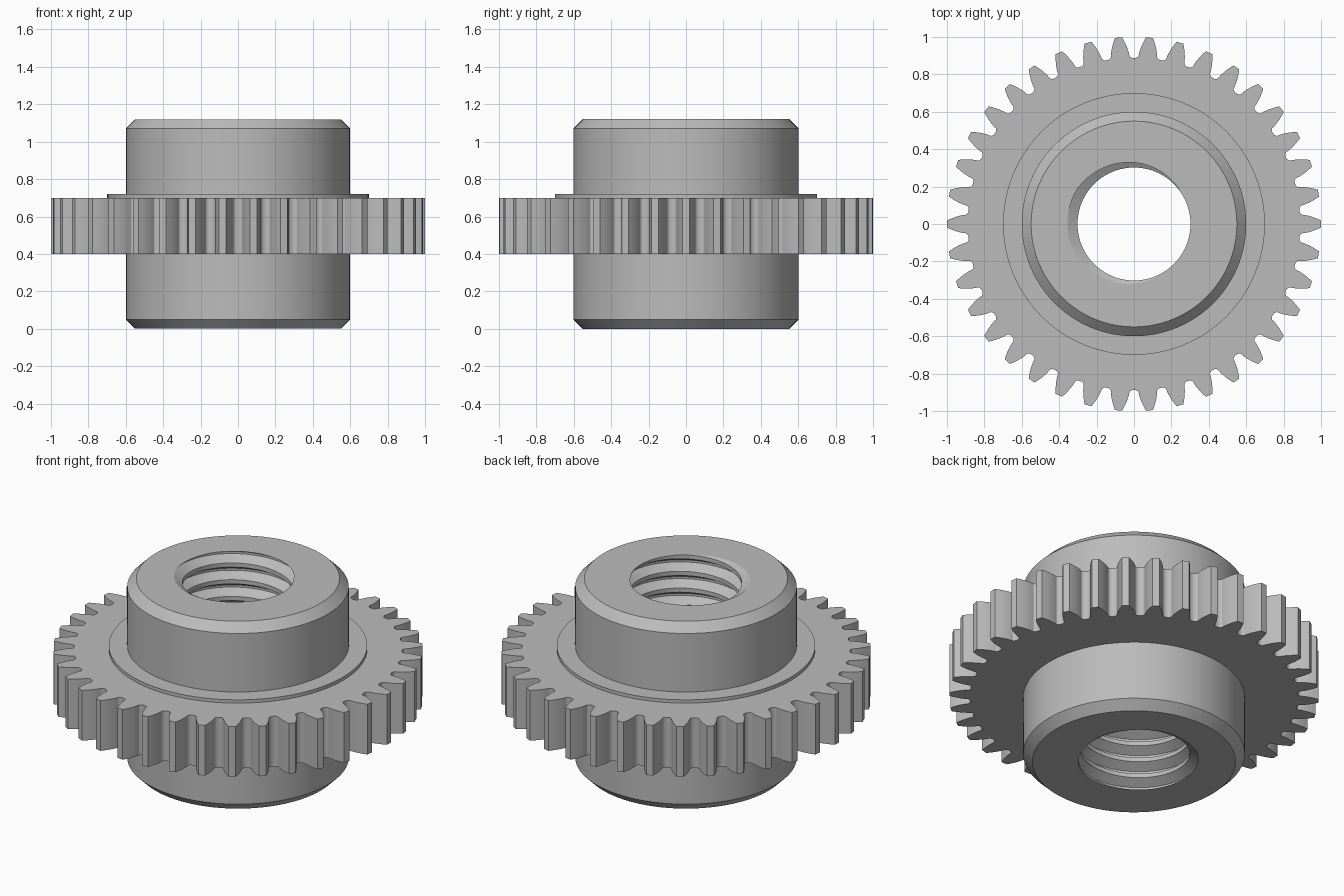
import bpy, bmesh
from math import sin, cos, tan, acos, pi, tau, radians

if "Cube" in bpy.data.objects:
    bpy.data.objects.remove(bpy.data.objects["Cube"], do_unlink=True)

HEIGHT = 1.12
SEGMENTS = 96

steel = bpy.data.materials.new("grey_steel")
steel.use_nodes = True
GREY = (0.5, 0.5, 0.5, 1)
steel.diffuse_color = GREY
steel.node_tree.nodes["Principled BSDF"].inputs["Base Color"].default_value = GREY


def finish(bm, name, angle=20):
    bmesh.ops.recalc_face_normals(bm, faces=bm.faces)
    mesh = bpy.data.meshes.new(name)
    bm.to_mesh(mesh)
    bm.free()
    mesh.materials.append(steel)
    obj = bpy.data.objects.new(name, mesh)
    bpy.context.collection.objects.link(obj)
    bpy.ops.object.select_all(action="DESELECT")
    obj.select_set(True)
    bpy.context.view_layer.objects.active = obj
    bpy.ops.object.shade_smooth_by_angle(angle=radians(angle))
    return obj


def skin(bm, rings, closed=False):
    """Join equal rings of vertices with quads."""
    pairs = list(zip(rings, rings[1:])) + ([(rings[-1], rings[0])] if closed else [])
    for a, b in pairs:
        n = len(a)
        for i in range(n):
            j = (i + 1) % n
            bm.faces.new((a[i], a[j], b[j], b[i]))


def ring(bm, radius, z):
    return [bm.verts.new((radius * cos(tau * i / SEGMENTS), radius * sin(tau * i / SEGMENTS), z))
            for i in range(SEGMENTS)]


def cap(bm, z):
    """Fill the flat area between the open loops at one height."""
    edges = [e for e in bm.edges if e.is_boundary
             and all(abs(v.co.z - z) < 1e-4 for v in e.verts)]
    bmesh.ops.triangle_fill(bm, edges=edges, use_beauty=True, normal=(0, 0, 1))


# Threaded bore: a helical wall, trimmed flat at both ends
def add_thread(bm, minor=0.302, major=0.356, pitch=0.1, apex_angle=radians(170)):
    profile = [(-0.375, minor), (-0.0625, major), (0.0625, major), (0.375, minor)]
    turns = int(HEIGHT / pitch) + 4
    columns = []
    for i in range(SEGMENTS):
        a = tau * i / SEGMENTS
        base = HEIGHT + pitch * ((a - apex_angle) / tau + 2 - turns)
        columns.append([bm.verts.new((r * cos(a), r * sin(a), base + pitch * (k + f)))
                        for k in range(turns) for f, r in profile])
    for i in range(SEGMENTS):
        a, b = columns[i], columns[(i + 1) % SEGMENTS]
        shift = len(profile) if i == SEGMENTS - 1 else 0
        for k in range(len(a) - 1 - shift):
            bm.faces.new((a[k], b[k + shift], b[k + 1 + shift], a[k + 1]))
    for z, up in ((0, -1), (HEIGHT, 1)):
        bmesh.ops.bisect_plane(bm, geom=bm.verts[:] + bm.edges[:] + bm.faces[:], dist=1e-6,
                               plane_co=(0, 0, z), plane_no=(0, 0, up), clear_outer=True)
    bmesh.ops.remove_doubles(bm, verts=bm.verts, dist=1e-5)


# Hub: chamfered cylinder around the threaded bore
bm = bmesh.new()
add_thread(bm)
skin(bm, [ring(bm, r, z) for r, z in
          ((0.55, 0), (0.6, 0.05), (0.6, HEIGHT - 0.05), (0.55, HEIGHT))])
cap(bm, 0)
cap(bm, HEIGHT)
finish(bm, "threaded_hub")

# Collar: thin raised ring on the gear's upper face
bm = bmesh.new()
skin(bm, [ring(bm, r, z) for r, z in ((0.5, 0.65), (0.7, 0.65), (0.7, 0.72), (0.5, 0.72))], True)
finish(bm, "collar")

# Gear: involute teeth with rounded roots
TEETH = 38
PITCH_R = 0.95
BASE_R = PITCH_R * cos(radians(20))
ROOT_R = 0.8875


def involute(r):
    t = acos(min(1, BASE_R / r))
    return tan(t) - t


def half_tooth():
    """Half outline from gap centre to tip, as (radius, angle from tooth centre)."""
    gap = pi / TEETH
    flank = pi / (2 * TEETH) + involute(PITCH_R)
    points = [(ROOT_R, gap), (ROOT_R + 0.001, gap - 0.012), (ROOT_R + 0.005, gap - 0.021)]
    for k in range(7):
        r = BASE_R + 0.006 + (1 - BASE_R - 0.006) * k / 6
        points.append((r, flank - involute(r)))
    return points


half = half_tooth()
tooth = [(r, -a) for r, a in half] + [(1, 0)] + [(r, a) for r, a in reversed(half[1:])]
outline = [(r, a + tau * t / TEETH) for t in range(TEETH) for r, a in tooth]

bm = bmesh.new()
skin(bm, [[bm.verts.new((r * cos(a), r * sin(a), z)) for r, a in outline] for z in (0.4, 0.7)])
skin(bm, [ring(bm, 0.5, z) for z in (0.4, 0.7)])
cap(bm, 0.4)
cap(bm, 0.7)
finish(bm, "gear_wheel", 25)
